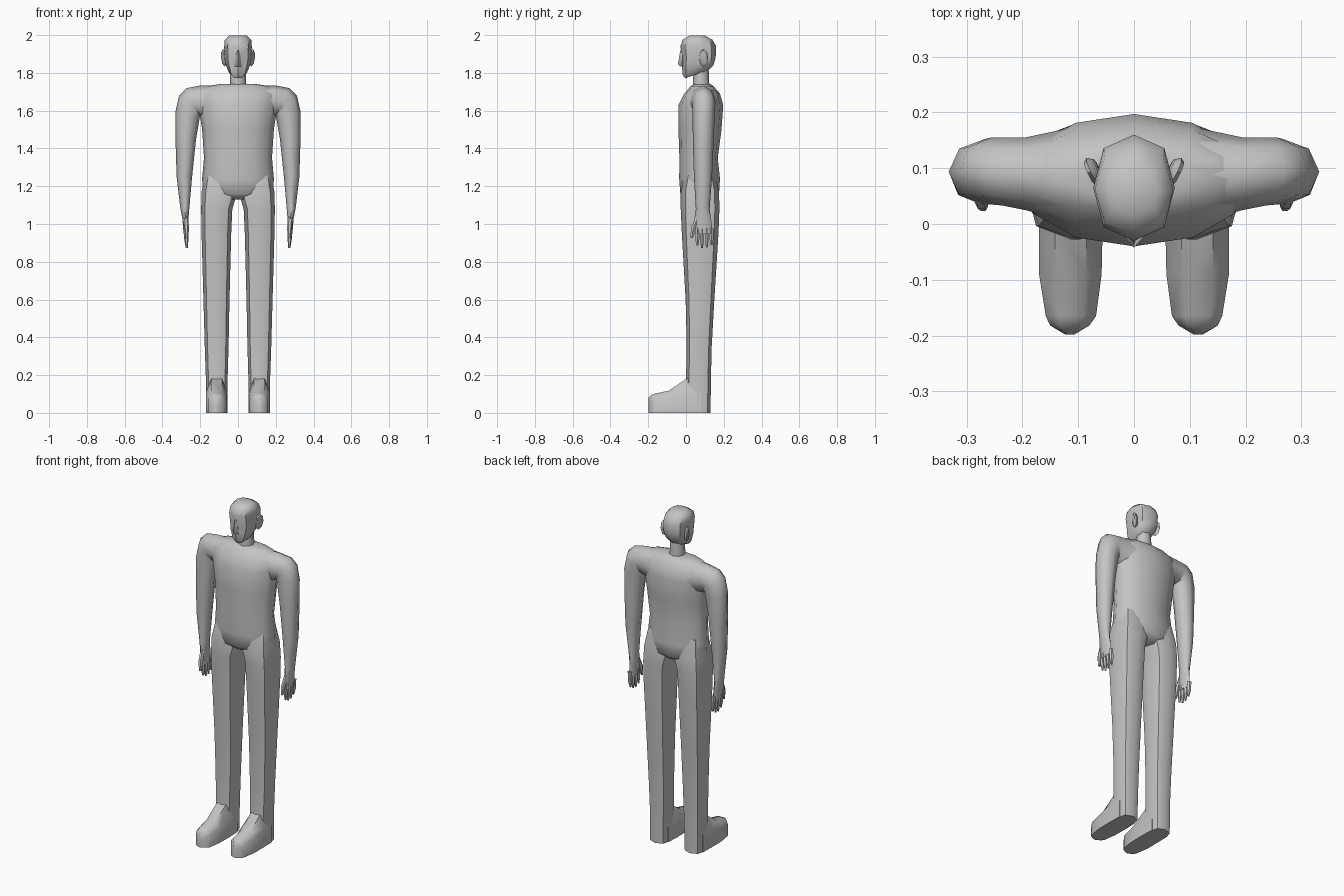
import bpy, bmesh, math
from mathutils import Vector

cube = bpy.data.objects.get("Cube")
if cube:
    bpy.data.objects.remove(cube, do_unlink=True)

grey = bpy.data.materials.new("plain grey")
grey.use_nodes = True
colour = (0.55, 0.55, 0.55, 1)
grey.diffuse_color = colour
grey.node_tree.nodes["Principled BSDF"].inputs["Base Color"].default_value = colour


def ring(a, b, y0, y1, n=8, power=1.0, tilt=0.0):
    """Oval section between points a and b in the xz plane, from depth y0 to y1."""
    a, b = Vector((a[0], 0, a[1])), Vector((b[0], 0, b[1]))
    mid, half = (a + b) / 2, (b - a) / 2
    pts = []
    for i in range(n):
        t = math.tau * i / n
        c, s = (math.copysign(abs(f) ** power, f) if abs(f) > 1e-6 else 0
                for f in (math.cos(t), math.sin(t)))
        p = mid + half * c
        p.y = (y0 + y1) / 2 + s * (y1 - y0) / 2
        p.z += tilt * s
        pts.append(p)
    return pts


def level(z, x0, x1, y0, y1, **kw):
    return ring((x0, z), (x1, z), y0, y1, **kw)


def loft(name, rings, mirror=False, angle=50):
    """Skin a list of equal rings, cap both ends and shade."""
    bm = bmesh.new()
    loops = [[bm.verts.new(p) for p in r] for r in rings]
    n = len(loops[0])
    for lo, hi in zip(loops, loops[1:]):
        for i in range(n):
            j = (i + 1) % n
            bm.faces.new((lo[i], lo[j], hi[j], hi[i]))
    bm.faces.new(loops[0])
    bm.faces.new(loops[-1])
    bmesh.ops.recalc_face_normals(bm, faces=bm.faces)
    mesh = bpy.data.meshes.new(name)
    bm.to_mesh(mesh)
    bm.free()
    mesh.materials.append(grey)
    obj = bpy.data.objects.new(name, mesh)
    bpy.context.collection.objects.link(obj)
    bpy.ops.object.select_all(action='DESELECT')
    obj.select_set(True)
    bpy.context.view_layer.objects.active = obj
    bpy.ops.object.shade_smooth_by_angle(angle=math.radians(angle))
    if mirror:
        obj.modifiers.new("mirror", 'MIRROR').use_mirror_merge = False
    return obj


# Torso: height, half width, front and back depth
torso = [(1.13, .09, .01, .14), (1.16, .185, -.03, .175), (1.24, .19, -.036, .18),
         (1.35, .18, -.035, .168), (1.5, .19, -.04, .188), (1.63, .21, -.04, .197),
         (1.69, .215, -.01, .18), (1.73, .17, .025, .145), (1.74, .1, .04, .13)]
loft("torso", [level(z, -w, w, f, b, n=12) for z, w, f, b in torso], angle=65)

# Arms run from inside the chest, over the shoulder and down to the palm
loft("arms", [
    ring((.10, 1.54), (.10, 1.735), .00, .175),
    ring((.19, 1.56), (.20, 1.733), .025, .155),
    ring((.20, 1.575), (.27, 1.72), .033, .155),
    ring((.20, 1.58), (.312, 1.68), .035, .155),
    ring((.203, 1.56), (.332, 1.59), .035, .152),
    ring((.222, 1.45), (.331, 1.45), .036, .147),
    ring((.243, 1.25), (.325, 1.25), .042, .138),
    ring((.258, 1.08), (.305, 1.08), .052, .125),
    ring((.262, 1.03), (.295, 1.03), .045, .132),
    ring((.262, .95), (.288, .95), .048, .143),
], mirror=True, angle=60)

# Fingers and thumb
for i, tip in enumerate((.885, .872, .875, .89)):
    y = .06 + i * .025
    loft(f"finger_{i + 1}", [
        level(.98, .262, .29, y - .012, y + .012, n=6),
        level(.92, .262, .285, y - .012, y + .012, n=6),
        level(tip, .266, .277, y - .005, y + .005, n=6)], mirror=True)
loft("thumb", [
    level(1.04, .264, .29, .05, .08, n=6),
    level(.98, .26, .286, .025, .055, n=6),
    level(.925, .262, .278, .022, .038, n=6)], mirror=True)

# Legs, squarish in section, ending in the heel
legs = [(1.28, .04, .17, .0, .15), (1.17, .002, .193, -.028, .175),
        (1.08, .03, .195, -.028, .177), (.95, .036, .193, -.022, .172),
        (.6, .045, .183, -.002, .15), (.35, .05, .176, .004, .136),
        (.18, .055, .17, .0, .132), (.0, .058, .17, -.01, .13)]
loft("legs", [level(z, i, o, f, b, power=.78) for z, i, o, f, b in legs], mirror=True)


# Feet: flat soled sections from ankle to pointed toe
def foot(y, inner, outer, side, top):
    mid, w = (inner + outer) / 2, (outer - inner) / 2
    return [Vector((mid + dx * w, y, z)) for dx, z in
            ((-1, 0), (1, 0), (1, side), (.5, top), (-.5, top), (-1, side))]


loft("feet", [foot(.08, .06, .168, .1, .19), foot(.0, .056, .17, .11, .18),
              foot(-.09, .058, .17, .085, .118), foot(-.165, .068, .158, .075, .102),
              foot(-.182, .08, .15, .06, .096), foot(-.198, .107, .123, .04, .08)], mirror=True)

# Neck
loft("neck", [level(1.70, -.045, .045, .035, .125), level(1.82, -.04, .04, .04, .12)], angle=60)

# Head: height, half width, front, back, tilt of the section
head = [(1.785, .03, -.005, .075, .014), (1.80, .048, -.018, .115, .01),
        (1.84, .064, -.022, .145, 0), (1.88, .072, -.02, .157, 0),
        (1.94, .073, -.03, .16, 0), (1.975, .07, -.018, .14, 0), (1.998, .045, .02, .1, 0)]
loft("head", [level(z, -w, w, f, b, power=.85, tilt=t) for z, w, f, b, t in head], angle=45)

# Nose
loft("nose", [level(1.835, -.018, .018, -.03, .0, n=4), level(1.845, -.018, .018, -.043, .0, n=4),
              level(1.92, -.009, .009, -.03, .0, n=4)])


# Ears: thin ovals flaring outward and back
def ear(outset, size):
    pts = []
    for i in range(8):
        t = math.tau * i / 8
        u, v = math.cos(t) * size, math.sin(t) * size
        pts.append(Vector((.074 + outset + u * .011 + v * .004,
                           .094 + u * .024 - outset * .5, 1.88 + v * .047)))
    return pts


loft("ears", [ear(-.01, .7), ear(.0, 1), ear(.006, .85)], mirror=True)
